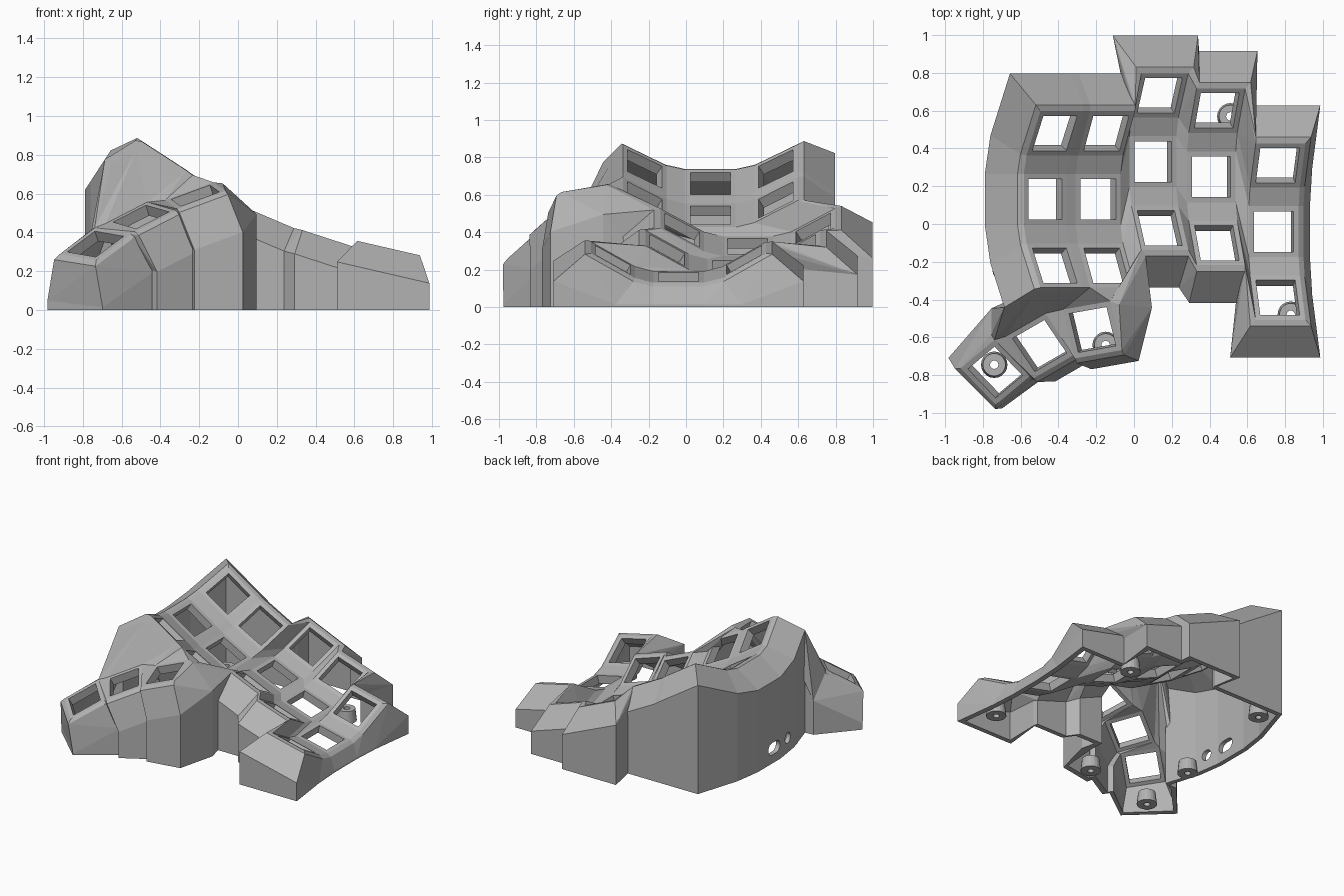
import bpy, bmesh
from math import radians, pi
from mathutils import Matrix, Vector, Euler

cube = bpy.data.objects.get("Cube")
if cube:
    bpy.data.objects.remove(cube)

grey = bpy.data.materials.new("plain grey")
grey.use_nodes = True
GREY = (0.45, 0.45, 0.45, 1)
grey.diffuse_color = GREY
grey.node_tree.nodes["Principled BSDF"].inputs["Base Color"].default_value = GREY

HALF, HOLE, THICK = 0.135, 0.107, 0.06     # key plate
OUT, DROP, WALL = 0.11, 0.21, 0.04         # wall flare
RADIUS, CURVE = 0.70, radians(30)          # finger column curve


def make(name, groups):
    """One object made of the convex hull of every point group."""
    bm = bmesh.new()
    for pts in groups:
        verts = [bm.verts.new(p) for p in pts]
        res = bmesh.ops.convex_hull(bm, input=verts)
        junk = {e for e in res["geom_interior"] + res["geom_unused"]
                if isinstance(e, bmesh.types.BMVert)}
        bmesh.ops.delete(bm, geom=list(junk), context="VERTS")
    bmesh.ops.dissolve_limit(bm, angle_limit=radians(0.5), verts=bm.verts, edges=bm.edges)
    bmesh.ops.recalc_face_normals(bm, faces=bm.faces)
    mesh = bpy.data.meshes.new(name)
    bm.to_mesh(mesh)
    bm.free()
    mesh.materials.append(grey)
    obj = bpy.data.objects.new(name, mesh)
    bpy.context.collection.objects.link(obj)
    return obj


# Key placements: five curved finger columns of three, then three thumb keys
columns = [(-0.47, 0.13, 0.66, 33), (-0.19, 0.13, 0.49, 28), (0.10, 0.33, 0.325, 23),
           (0.41, 0.25, 0.215, 18), (0.74, -0.04, 0.16, 13)]
keys = {}
for c, (x, y, z, tilt) in enumerate(columns):
    for r in (-1, 0, 1):
        keys[c, r] = (Matrix.Translation((x, y, z)) @ Matrix.Rotation(radians(tilt), 4, "Y")
                      @ Matrix.Translation((0, 0, RADIUS)) @ Matrix.Rotation(CURVE * r, 4, "X")
                      @ Matrix.Translation((0, 0, -RADIUS)))
thumbs = [((-0.22, -0.56, 0.59), (10, -20, 10)), ((-0.50, -0.645, 0.48), (10, -24, 30)),
          ((-0.735, -0.785, 0.34), (8, -30, 40))]
for i, (pos, rot) in enumerate(thumbs):
    euler = Euler([radians(a) for a in rot])
    keys["t", i] = Matrix.Translation(pos) @ euler.to_matrix().to_4x4()

CORNER = {"FL": (-1, -1), "FR": (1, -1), "BL": (-1, 1), "BR": (1, 1)}


def post(key, corner):
    sx, sy = CORNER[corner]
    return [keys[key] @ Vector((sx * HALF, sy * HALF, z)) for z in (0, -THICK)]


def web(*posts):
    return [p for key, corner in posts for p in post(key, corner)]


# Key plates with square openings
def plate(key):
    m = keys[key]

    def box(x0, x1, y0, y1):
        return [m @ Vector((x, y, z)) for x in (x0, x1) for y in (y0, y1) for z in (0, -THICK)]
    return [box(-HALF, -HOLE, -HALF, HALF), box(HOLE, HALF, -HALF, HALF),
            box(-HOLE, HOLE, -HALF, -HOLE), box(-HOLE, HOLE, HOLE, HALF)]


make("finger_key_plates", [b for k in keys if k[0] != "t" for b in plate(k)])
make("thumb_key_plates", [b for k in keys if k[0] == "t" for b in plate(k)])

# Webs filling the gaps between finger keys
webs = []
for c in range(5):
    for r in (-1, 0):
        a, b = (c, r), (c, r + 1)
        webs.append(web((a, "BL"), (a, "BR"), (b, "FL"), (b, "FR")))
        if c < 4:
            d, e = (c + 1, r), (c + 1, r + 1)
            webs.append(web((a, "BR"), (b, "FR"), (d, "BL"), (e, "FL")))
    if c < 4:
        for r in (-1, 0, 1):
            a, d = (c, r), (c + 1, r)
            webs.append(web((a, "FR"), (a, "BR"), (d, "FL"), (d, "BL")))
make("finger_webs", webs)

# Webs between thumb keys and up to the finger keys
t0, t1, t2 = ("t", 0), ("t", 1), ("t", 2)
f0, f1, f2 = (0, -1), (1, -1), (2, -1)
make("thumb_webs", [
    web((t0, "FL"), (t0, "BL"), (t1, "FR"), (t1, "BR")),
    web((t1, "FL"), (t1, "BL"), (t2, "FR"), (t2, "BR")),
    web((t2, "BR"), (t1, "BL"), (f0, "FL")),
    web((t1, "BL"), (t1, "BR"), (f0, "FL")),
    web((t1, "BR"), (f0, "FL"), (f0, "FR")),
    web((t1, "BR"), (t0, "BL"), (f0, "FR")),
    web((t0, "BL"), (f0, "FR"), (f1, "FL")),
    web((t0, "BL"), (t0, "BR"), (f1, "FL")),
    web((t0, "BR"), (f1, "FL"), (f1, "FR")),
    web((t0, "BR"), (f1, "FR"), (f2, "FL"))])


# Walls: each stop is (key, corner, outward x, outward y)
def flare(stop):
    key, corner, dx, dy = stop
    sx, sy = CORNER[corner]

    def at(d, z):
        p = keys[key] @ Vector((sx * HALF + dx * d, sy * HALF + dy * d, z))
        p.z = max(p.z, 0.012)
        return p
    return [at(0.03, -0.015), at(0.03, -0.015 - THICK)], [at(OUT - WALL, -DROP), at(OUT, -DROP)]


def upper(a, b):
    pts = []
    for s in (a, b):
        lip, rim = flare(s)
        pts += post(s[0], s[1]) + lip + rim
    return pts


def lower(a, b):
    rim = flare(a)[1] + flare(b)[1]
    return rim + [Vector((p.x, p.y, 0)) for p in rim]


back = [((0, 1), "BL", -1, 1), ((0, 1), "BR", 0, 1), ((1, 1), "BL", 0, 1), ((1, 1), "BR", 0, 1),
        ((2, 1), "BL", -1, 1), ((2, 1), "BR", 1, 1), ((3, 1), "BL", 0.5, 1), ((3, 1), "BR", 1, 1),
        ((4, 1), "BL", 0, 1), ((4, 1), "BR", 1, 1)]
outer = [back[-1]] + [((4, r), s, 1, 0) for r in (1, 0, -1) for s in ("BR", "FR")][1:-1]
outer.append(((4, -1), "FR", 1, -1))
front = [outer[-1], ((4, -1), "FL", -1, -1), ((3, -1), "FR", 0, -1), ((3, -1), "FL", 0, -1),
         ((2, -1), "FR", 0, -1), ((2, -1), "FL", 0.8, -1)]
thumb = [front[-1], (t0, "BR", 1.3, -1), (t0, "FR", 0, -1), (t0, "FL", 0, -1), (t1, "FR", 0, -1),
         (t1, "FL", 0, -1), (t2, "FR", 0, -0.8), (t2, "FL", -1, -0.6), (t2, "BL", -1.2, 0.5),
         (t2, "BR", 0, 1), (f0, "FL", -1, 0)]
inner = [thumb[-1]] + [((0, r), s, -1, 0) for r in (-1, 0, 1) for s in ("FL", "BL")][1:-1]
inner.append(back[0])

for name, run in (("back", back), ("outer_side", outer), ("front", front),
                  ("thumb", thumb), ("inner_side", inner)):
    pairs = list(zip(run, run[1:]))
    make(name + "_wall_top", [upper(a, b) for a, b in pairs])
    if name != "inner_side":
        make(name + "_wall", [lower(a, b) for a, b in pairs])
inner_walls = [make("inner_side_wall_%d" % (i + 1), [lower(a, b)])
               for i, (a, b) in enumerate(zip(inner, inner[1:]))]


# Cable openings low in the inner side wall
def port(y0, y1, r):
    pts = []
    for y in (y0, y1):
        for i in range(20):
            v = Matrix.Rotation(2 * pi * i / 20, 3, "X") @ Vector((0, r, 0))
            pts += [v + Vector((x, y, 0.11)) for x in (-1, -0.5)]
    cutter = make("port_cutter", [pts])
    cutter.hide_render = True
    for wall in inner_walls:
        mod = wall.modifiers.new("port", "BOOLEAN")
        mod.operation, mod.object, mod.solver = "DIFFERENCE", cutter, "EXACT"
        bpy.context.view_layer.objects.active = wall
        bpy.ops.object.modifier_apply(modifier=mod.name)
    bpy.data.objects.remove(cutter)


port(0.05, 0.10, 0.045)
port(-0.11, -0.11, 0.04)


# Screw bosses standing inside the walls
def boss(i, x, y):
    bm = bmesh.new()
    rings = []
    for r, z in ((0.07, 0), (0.06, 0.09), (0.022, 0.09), (0.022, 0)):
        ring = bmesh.ops.create_circle(bm, segments=20, radius=r,
                                       matrix=Matrix.Translation((x, y, z)))["verts"]
        rings.append(ring)
    for a, b in zip(rings, rings[1:] + rings[:1]):
        for j in range(20):
            bm.faces.new((a[j], a[j - 1], b[j - 1], b[j]))
    bmesh.ops.recalc_face_normals(bm, faces=bm.faces)
    mesh = bpy.data.meshes.new("screw_boss")
    bm.to_mesh(mesh)
    bm.free()
    mesh.materials.append(grey)
    bpy.context.collection.objects.link(bpy.data.objects.new("screw_boss_%d" % i, mesh))


for i, (x, y) in enumerate([(-0.74, -0.745), (-0.15, -0.64), (0.51, 0.57), (0.83, -0.48),
                            (-0.68, -0.24), (-0.56, 0.66)]):
    boss(i + 1, x, y)
